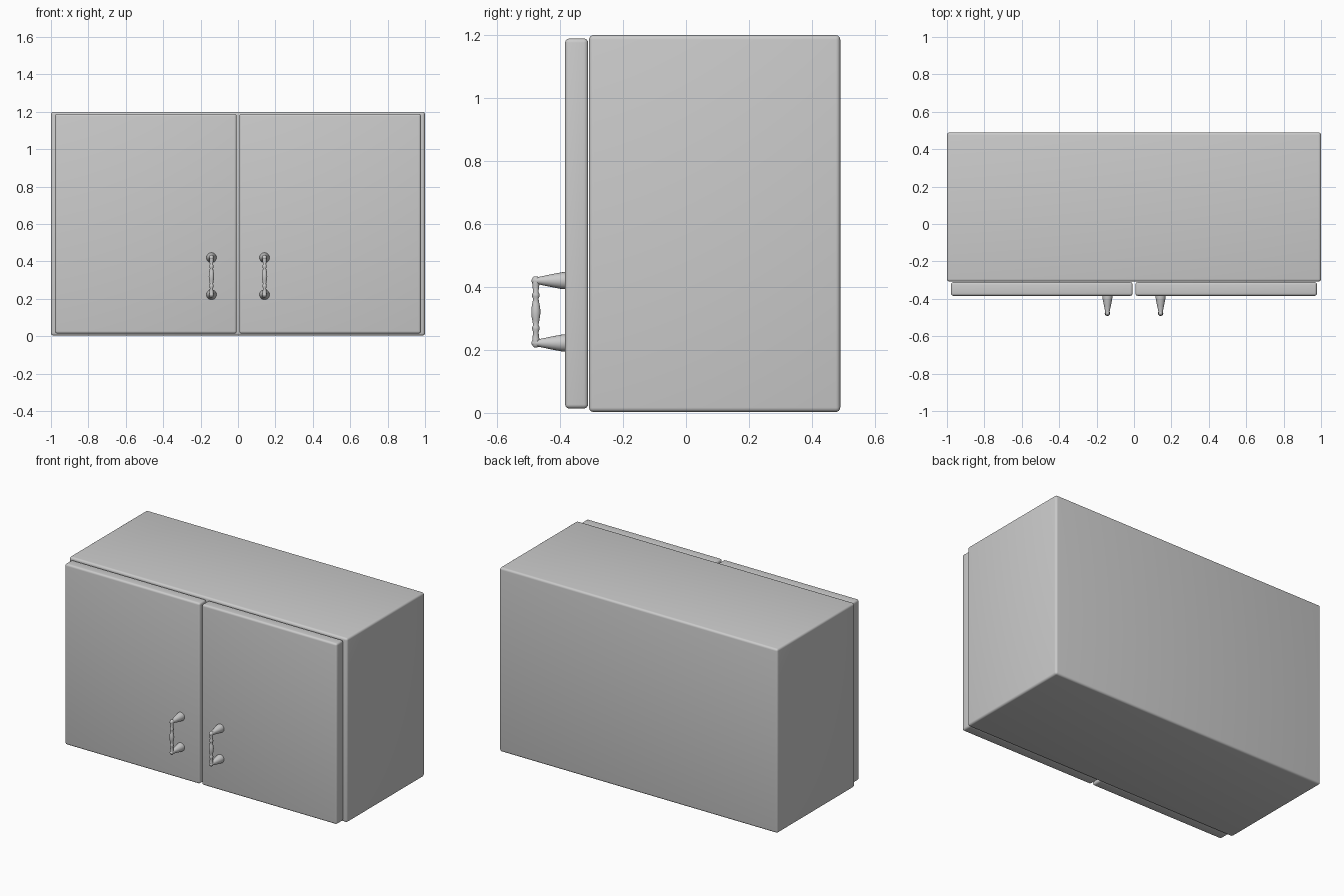
import bpy, bmesh, math
from mathutils import Matrix

if "Cube" in bpy.data.objects:
    bpy.data.objects.remove(bpy.data.objects["Cube"])


def rounded_box(name, lo, hi, radius):
    """Box between two corners with softly rounded edges."""
    bm = bmesh.new()
    bmesh.ops.create_cube(bm, size=1)
    for v in bm.verts:
        v.co = [(a + b) / 2 + c * (b - a) for a, b, c in zip(lo, hi, v.co)]
    bmesh.ops.bevel(bm, geom=bm.edges[:], offset=radius, segments=4,
                    profile=0.5, affect='EDGES')
    return finish(bm, name, 30)


def lathe(bm, profile, matrix, sides=20):
    """Add a turned shape: (radius, height) pairs spun around local z."""
    rings = []
    for r, h in profile:
        rings.append([bm.verts.new(matrix @ Matrix.Rotation(
            2 * math.pi * i / sides, 4, 'Z') @ Matrix.Translation((r, 0, h)).to_translation())
            for i in range(sides)])
    for a, b in zip(rings, rings[1:]):
        for i in range(sides):
            j = (i + 1) % sides
            bm.faces.new((a[i], a[j], b[j], b[i]))
    bm.faces.new(rings[0][::-1])
    bm.faces.new(rings[-1])


def finish(bm, name, angle):
    bmesh.ops.recalc_face_normals(bm, faces=bm.faces[:])
    mesh = bpy.data.meshes.new(name)
    bm.to_mesh(mesh)
    bm.free()
    obj = bpy.data.objects.new(name, mesh)
    bpy.context.collection.objects.link(obj)
    bpy.ops.object.select_all(action='DESELECT')
    obj.select_set(True)
    bpy.context.view_layer.objects.active = obj
    bpy.ops.object.shade_smooth_by_angle(angle=math.radians(angle))
    return obj


# Cabinet body
rounded_box("cabinet_body", (-1, -0.308, 0.003), (1, 0.49, 1.2), 0.014)

# Handle profiles: flared post and turned grip (half, mirrored)
post = [(0.027, 0), (0.027, 0.008), (0.024, 0.025), (0.018, 0.055),
        (0.012, 0.083), (0.012, 0.095), (0.009, 0.103), (0.004, 0.106)]
half_grip = [(0.0145, 0), (0.0138, 0.013), (0.011, 0.028), (0.0085, 0.042),
             (0.0115, 0.048), (0.0115, 0.056), (0.0085, 0.064),
             (0.011, 0.085), (0.012, 0.1), (0.010, 0.109), (0.005, 0.113)]
grip = [(r, -h) for r, h in half_grip[:0:-1]] + half_grip

for side, label in ((-1, "left"), (1, "right")):
    # Door
    x0, x1 = sorted((side * 0.007, side * 0.978))
    rounded_box(label + "_door", (x0, -0.384, 0.014), (x1, -0.311, 1.189), 0.013)
    # Handle
    bm = bmesh.new()
    x = side * 0.142
    for z in (0.222, 0.42):
        lathe(bm, post, Matrix.Translation((x, -0.384, z))
              @ Matrix.Rotation(math.pi / 2, 4, 'X'))
    lathe(bm, grip, Matrix.Translation((x, -0.477, 0.321)))
    finish(bm, label + "_handle", 50)
